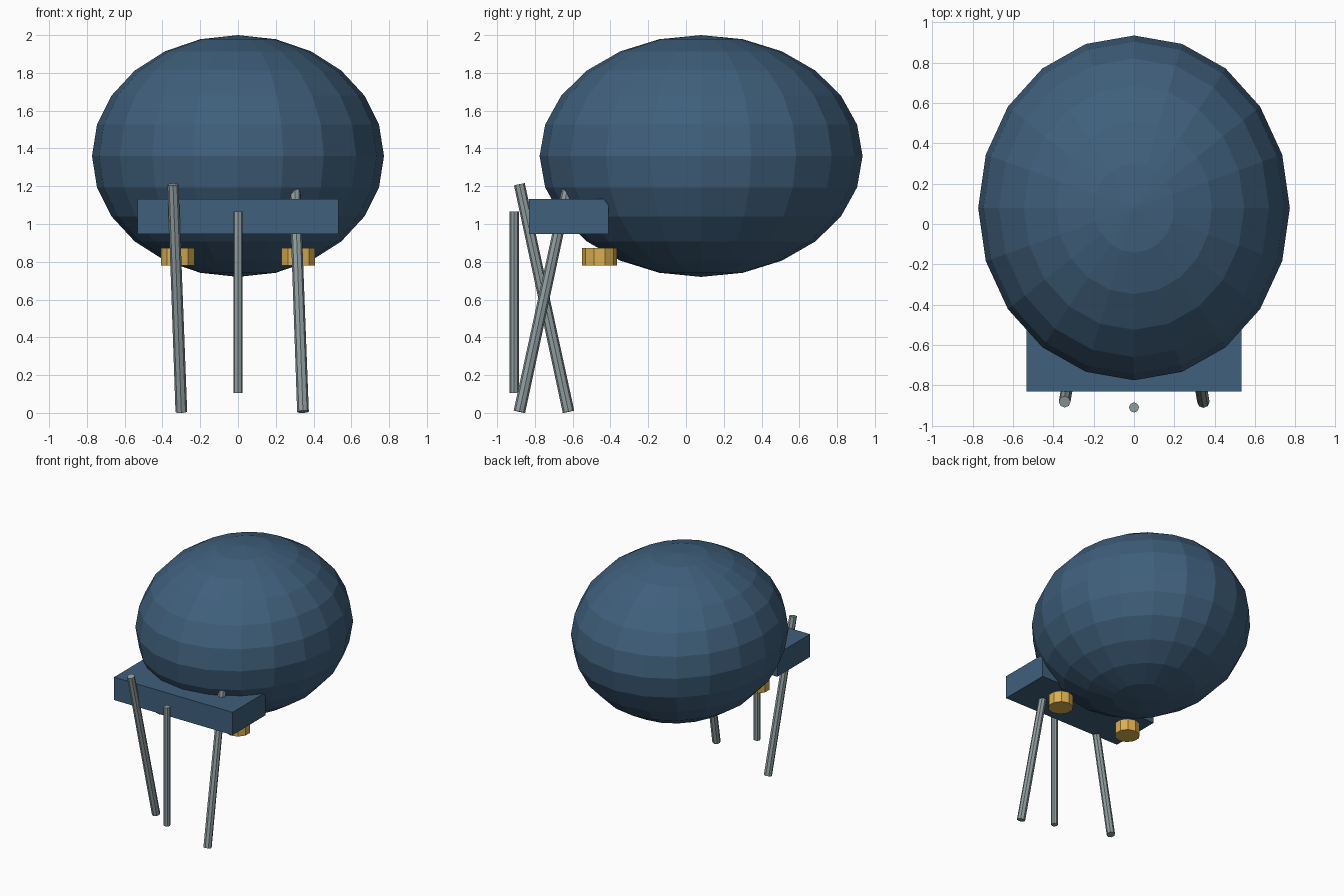
import bpy
from mathutils import Vector

if "Cube" in bpy.data.objects:
    bpy.data.objects.remove(bpy.data.objects["Cube"])


def material(name, rgb):
    m = bpy.data.materials.new(name)
    m.diffuse_color = (*rgb, 1)
    m.use_nodes = True
    m.node_tree.nodes["Principled BSDF"].inputs["Base Color"].default_value = m.diffuse_color
    return m


BLUE = material("blue", (0.05, 0.115, 0.2))
STEEL = material("steel", (0.28, 0.34, 0.35))
GOLD = material("gold", (0.7, 0.43, 0.08))


def finish(name, mat):
    ob = bpy.context.object
    ob.name = name
    ob.data.materials.append(mat)
    return ob


def rod(name, start, end, r1, r2, sides, mat):
    a, b = Vector(start), Vector(end)
    bpy.ops.mesh.primitive_cone_add(vertices=sides, radius1=r1, radius2=r2,
                                    depth=(b - a).length, location=(a + b) / 2)
    ob = finish(name, mat)
    # tilt along the axis without twisting
    ob.rotation_mode = 'QUATERNION'
    ob.rotation_quaternion = Vector((0, 0, 1)).rotation_difference(b - a)
    return ob


# Faceted ellipsoid body
bpy.ops.mesh.primitive_uv_sphere_add(segments=20, ring_count=12, radius=1,
                                     location=(0, 0.08, 1.36))
finish("body", BLUE).scale = (0.773, 0.855, 0.64)

# Front block
bpy.ops.mesh.primitive_cube_add(size=1, location=(0, -0.62, 1.04))
finish("front_block", BLUE).scale = (1.065, 0.42, 0.185)

# Two legs leaning in opposite directions
rod("left_leg", (-0.30, -0.622, 0.006), (-0.344, -0.882, 1.21), 0.031, 0.029, 8, STEEL)
rod("right_leg", (0.344, -0.882, 0.006), (0.30, -0.622, 1.21), 0.031, 0.029, 8, STEEL)

# Upright centre rod
rod("centre_rod", (0, -0.91, 0.105), (0, -0.91, 1.067), 0.025, 0.025, 8, STEEL)

# Gold feet under the body
for side, x in (("left", -0.32), ("right", 0.32)):
    rod(side + "_knob", (x, -0.458, 0.78), (x, -0.458, 0.872), 0.093, 0.093, 10, GOLD)
